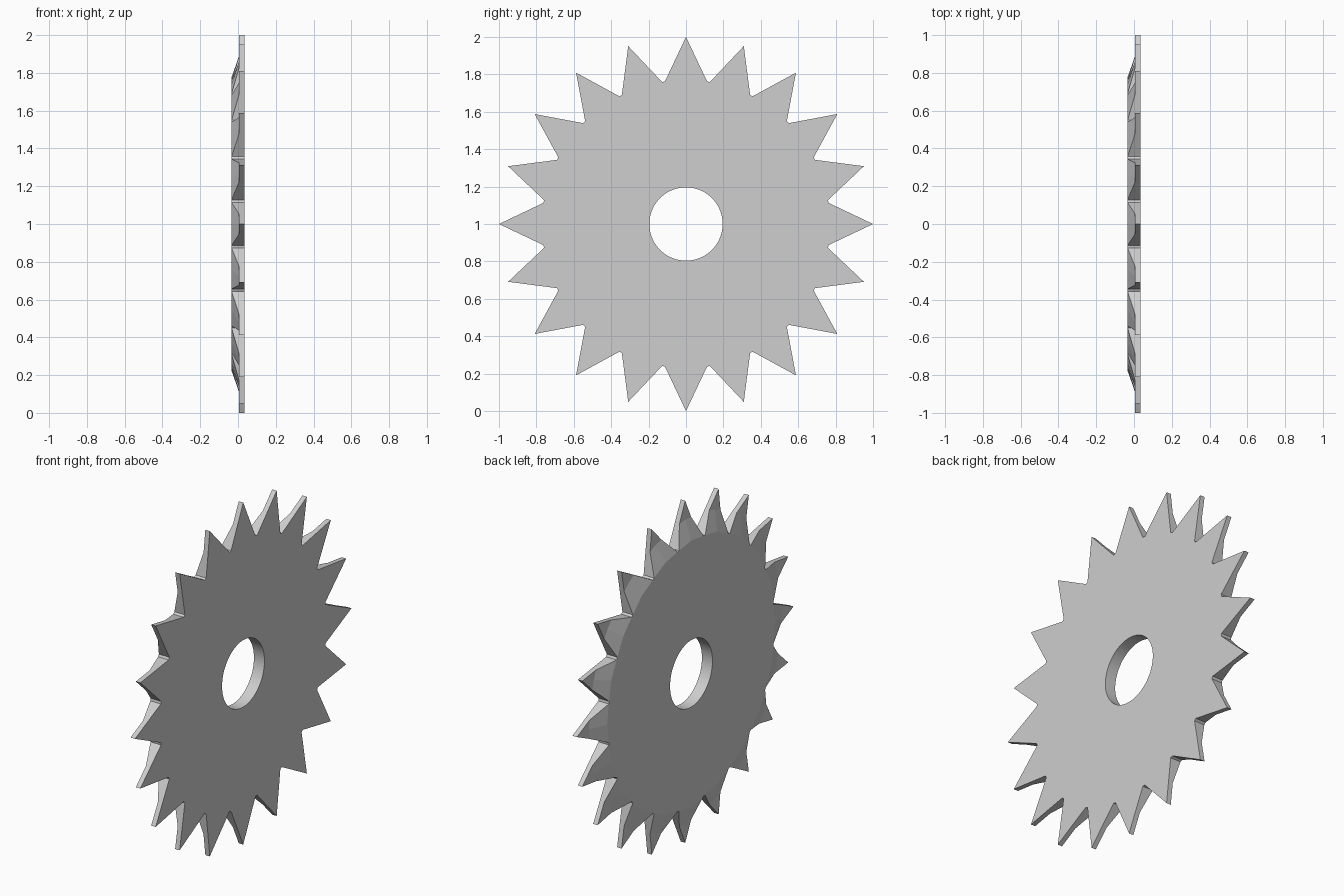
import bpy, bmesh, math

if "Cube" in bpy.data.objects:
    bpy.data.objects.remove(bpy.data.objects["Cube"])

TEETH = 20
X_FRONT, X_STEP, X_BACK = 0.034, 0.005, -0.034
R_HOLE, R_ROOT, R_CROWN, R_STEP, R_TIP = 0.196, 0.77, 0.777, 0.885, 1.0
HALF = math.radians(8.45)          # half angle of a tooth at its root

bm = bmesh.new()


def vert(x, r, a):
    return bm.verts.new((x, r * math.sin(a), 1 + r * math.cos(a)))


front_hole, back_hole, front_rim, back_rim = [], [], [], []
for i in range(TEETH):
    c = i * math.tau / TEETH
    # root points: left, crown, right on both faces, with matching hole points
    f, b = [], []
    for k, (off, r) in enumerate(((-HALF, R_ROOT), (0, R_CROWN), (HALF, R_ROOT))):
        f.append(vert(X_FRONT, r, c + off))
        b.append(vert(X_BACK, r, c + off))
        h = c + math.radians(6) * (k - 1)
        front_hole.append(vert(X_FRONT, R_HOLE, h))
        back_hole.append(vert(X_BACK, R_HOLE, h))
    front_rim += f
    back_rim += b
    # thin tooth tip, and the points where the ground slope meets it
    tip_f, tip_s = vert(X_FRONT, R_TIP, c), vert(X_STEP, R_TIP, c)
    root_h = R_ROOT * math.cos(HALF)
    t = (R_STEP - root_h) / (R_TIP - root_h)
    half_w = R_ROOT * math.sin(HALF) * (1 - t)
    a = math.atan2(half_w, R_STEP)
    rs = math.hypot(half_w, R_STEP)
    s = [vert(X_STEP, rs, c - a), vert(X_STEP, R_STEP + 0.003, c), vert(X_STEP, rs, c + a)]
    # tooth faces: front, step, slope, flanks
    bm.faces.new((f[0], f[1], f[2], tip_f))
    bm.faces.new((s[0], s[1], s[2], tip_s))
    for k in (0, 1):
        bm.faces.new((b[k], b[k + 1], s[k + 1], s[k]))
    for k in (0, 2):
        bm.faces.new((f[k], tip_f, tip_s, s[k], b[k]))

# disc faces, hole wall and gullet floors
n = len(front_rim)
for i in range(n):
    j = (i + 1) % n
    bm.faces.new((front_rim[i], front_rim[j], front_hole[j], front_hole[i]))
    bm.faces.new((back_rim[i], back_rim[j], back_hole[j], back_hole[i]))
    wall = bm.faces.new((front_hole[i], front_hole[j], back_hole[j], back_hole[i]))
    wall.smooth = True
    for e in wall.edges:
        if abs(e.verts[0].co.x - e.verts[1].co.x) < 1e-6:
            e.smooth = False
    if i % 3 == 2:
        bm.faces.new((front_rim[i], front_rim[j], back_rim[j], back_rim[i]))

bmesh.ops.recalc_face_normals(bm, faces=bm.faces[:])
mesh = bpy.data.meshes.new("saw_blade")
bm.to_mesh(mesh)
bm.free()

steel = bpy.data.materials.new("light_grey_steel")
steel.diffuse_color = (0.62, 0.62, 0.62, 1)
steel.use_nodes = True
steel.node_tree.nodes["Principled BSDF"].inputs["Base Color"].default_value = steel.diffuse_color
mesh.materials.append(steel)
blade = bpy.data.objects.new("saw_blade", mesh)
bpy.context.collection.objects.link(blade)
